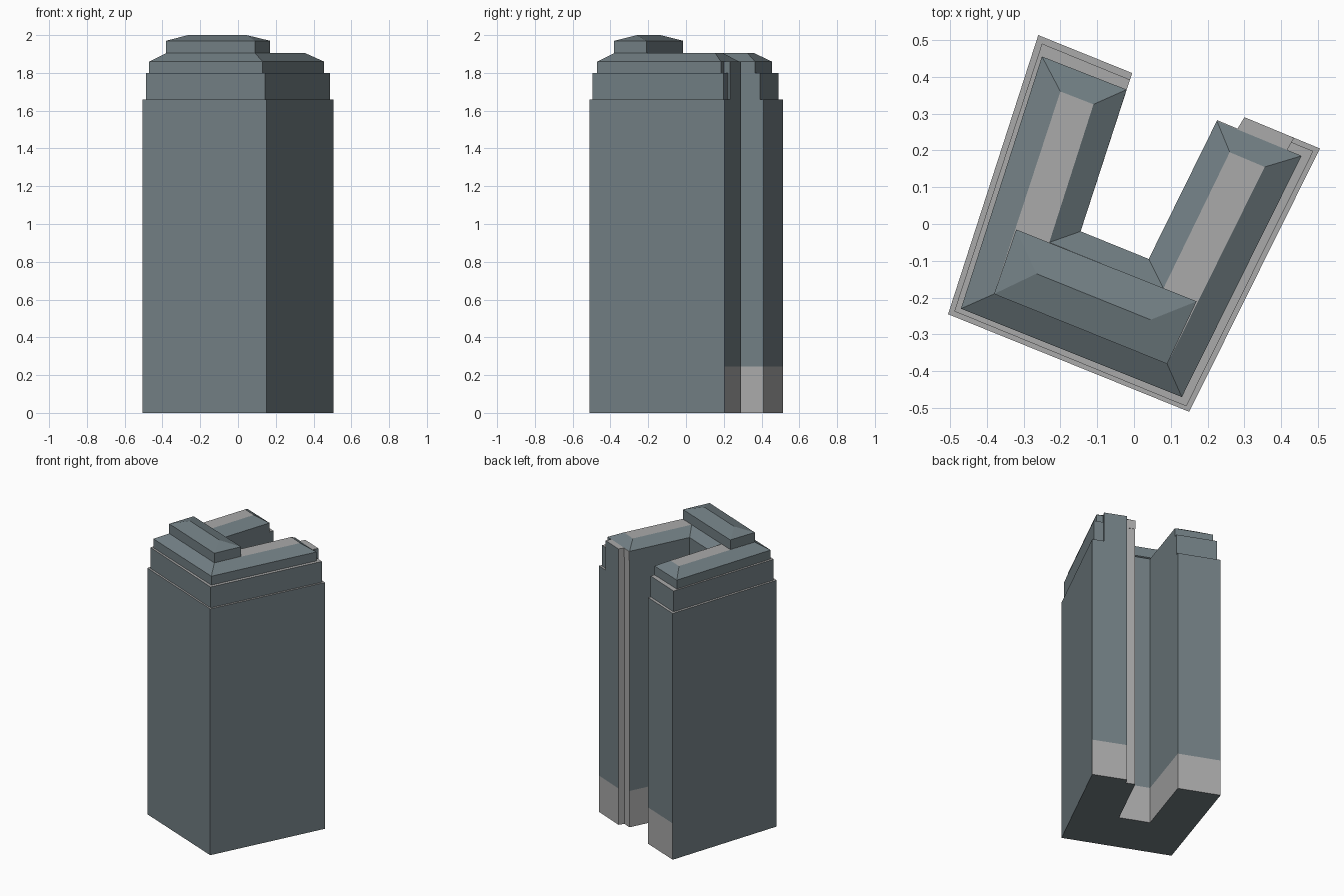
import bpy, bmesh

cube = bpy.data.objects.get("Cube")
if cube:
    bpy.data.objects.remove(cube, do_unlink=True)


def material(name, rgb):
    m = bpy.data.materials.new(name)
    m.use_nodes = True
    m.diffuse_color = (*rgb, 1)
    for node in m.node_tree.nodes:
        if node.type == 'BSDF_PRINCIPLED':
            node.inputs["Base Color"].default_value = (*rgb, 1)
    return m


SLATE = material("slate teal", (0.168, 0.212, 0.230))
STONE = material("pale stone", (0.40, 0.40, 0.40))


def loft(name, rings, stone_edges=(), band_edges=()):
    """Stack (outline, height) rings; flat tops and chosen walls are stone."""
    bm = bmesh.new()
    seen = {}

    def vert(p, z):
        key = (p[0], p[1], z)
        if key not in seen:
            seen[key] = bm.verts.new(key)
        return seen[key]

    def face(verts, mat):
        verts = list(dict.fromkeys(verts))
        if len(verts) > 2:
            bm.faces.new(verts).material_index = mat

    loops = [[vert(p, z) for p in pts] for pts, z in rings]
    count = len(loops[0])
    for level, (low, high) in enumerate(zip(loops, loops[1:])):
        for i in range(count):
            j = (i + 1) % count
            stone = i in stone_edges or (level == 0 and i in band_edges)
            face([low[i], low[j], high[j], high[i]], int(stone))
    face(loops[0][::-1], 0)
    face(loops[-1], 1)
    bmesh.ops.recalc_face_normals(bm, faces=bm.faces[:])
    mesh = bpy.data.meshes.new(name)
    bm.to_mesh(mesh)
    bm.free()
    mesh.materials.append(SLATE)
    mesh.materials.append(STONE)
    obj = bpy.data.objects.new(name, mesh)
    bpy.context.collection.objects.link(obj)
    return obj


# Shared corners: courtyard walls and the notch at the end of one wing
court = [(0.225, 0.28), (0.04, -0.095), (-0.145, -0.02)]
pier, notch = (0.30, 0.29), (0.28, 0.257)

# Main shaft with pale base band on courtyard walls and wing ends
shaft = [(-0.505, -0.245), (0.15, -0.51), (0.505, 0.205), pier, notch,
         *court, (-0.005, 0.41), (-0.26, 0.513)]
loft("main_shaft", [(shaft, 0), (shaft, 0.245), (shaft, 1.66)],
     stone_edges=(3, 4), band_edges=(2, 5, 6, 7, 8))

# First setback, wrapping up to the wing-end pier
setback = [(-0.488, -0.237), (0.142, -0.495), (0.487, 0.198), (0.428, 0.222),
           (0.435, 0.234), pier, notch, *court, (-0.011, 0.392), (-0.25, 0.49)]
loft("upper_setback", [(setback, 1.66), (setback, 1.80)], stone_edges=(5, 6))

# Top of the wing-end pier
pad = [(0.416, 0.201), (0.435, 0.234), pier, notch]
loft("pier_top", [(pad, 1.80), (pad, 1.86)], stone_edges=(2,))

# Roof storey with sloped edges and a flat deck
eaves = [(-0.47, -0.23), (0.13, -0.47), (0.455, 0.185), *court,
         (-0.02, 0.365), (-0.25, 0.455)]
deck = [(-0.38, -0.19), (0.09, -0.38), (0.355, 0.155), (0.26, 0.195),
        (0.08, -0.175), (-0.23, -0.05), (-0.11, 0.325), (-0.20, 0.36)]
roof = loft("roof_storey", [(eaves, 1.80), (eaves, 1.86), (deck, 1.905)])
for poly in roof.data.polygons:
    # the narrow wing-end wall beside the notch belongs to the pale strip
    poly.material_index = int(poly.normal.z > 0.95)

# Pale strip beside the notch at roof height
strip = [notch, court[0], (0.224, 0.278), (0.279, 0.255)]
strip = [(x + 0.001, y + 0.002) for x, y in strip]
loft("notch_strip", [(strip, 1.80), (strip, 1.86)], stone_edges=range(4))

# Hipped penthouse over the front wing
walls = [(-0.38, -0.19), (0.09, -0.38), (0.17, -0.21), (-0.32, -0.015)]
left_end, right_end = (-0.265, -0.135), (0.045, -0.26)
ridge = [left_end, right_end, right_end, left_end]
loft("penthouse", [(walls, 1.905), (walls, 1.97), (ridge, 2.0)])
